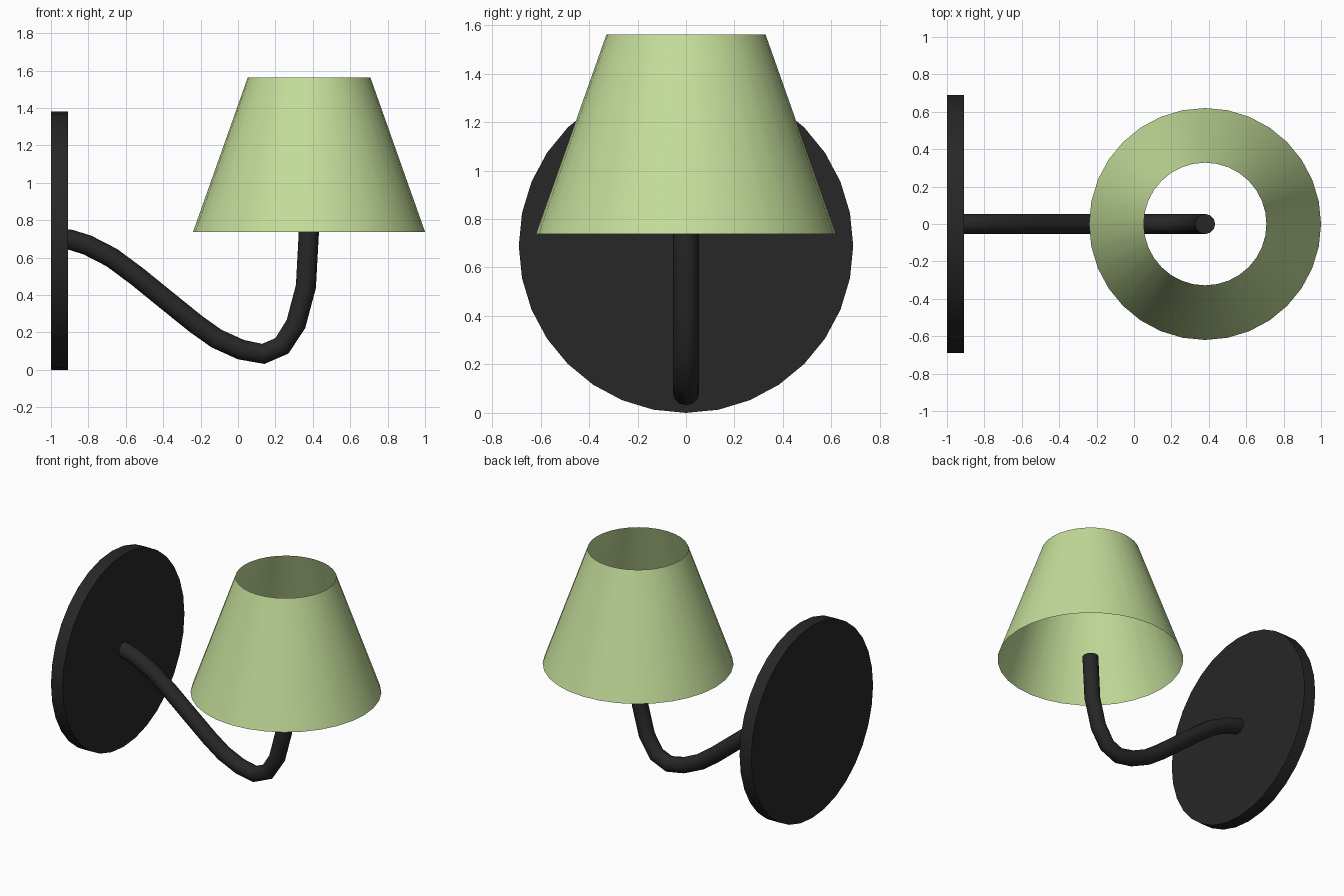
import bpy
import math

if "Cube" in bpy.data.objects:
    bpy.data.objects.remove(bpy.data.objects["Cube"])


def material(name, color):
    mat = bpy.data.materials.new(name)
    mat.diffuse_color = color
    mat.use_nodes = True
    mat.node_tree.nodes["Principled BSDF"].inputs["Base Color"].default_value = mat.diffuse_color
    return mat


def finish(name, mat, angle):
    obj = bpy.context.object
    obj.name = name
    obj.data.name = name
    obj.data.materials.append(mat)
    bpy.ops.object.shade_smooth_by_angle(angle=math.radians(angle))
    return obj


black = material("black_metal", (0.02, 0.02, 0.02, 1))
green = material("green_fabric", (0.55, 0.72, 0.32, 1))

# Round wall plate, facing +x
bpy.ops.mesh.primitive_cylinder_add(vertices=32, radius=0.69, depth=0.092,
                                    location=(-0.954, 0, 0.69),
                                    rotation=(0, math.pi / 2, 0))
finish("wall_plate", black, 30)

# Open tapered lampshade
bpy.ops.mesh.primitive_cone_add(vertices=32, radius1=0.62, radius2=0.328,
                                depth=0.825, end_fill_type='NOTHING',
                                location=(0.38, 0, 1.15))
finish("lampshade", green, 30)

# Curved arm: a round tube swept along a path in the xz plane
path = [(-0.93, 0.70), (-0.895, 0.695), (-0.805, 0.667), (-0.675, 0.60),
        (-0.54, 0.50), (-0.38, 0.37), (-0.225, 0.245), (-0.115, 0.167),
        (0.015, 0.108), (0.135, 0.085), (0.235, 0.128), (0.31, 0.245),
        (0.363, 0.445), (0.38, 0.757)]
curve = bpy.data.curves.new("arm", 'CURVE')
curve.dimensions = '3D'
curve.bevel_depth = 0.054
curve.bevel_resolution = 4
curve.use_fill_caps = True
spline = curve.splines.new('POLY')
spline.points.add(len(path) - 1)
for point, (x, z) in zip(spline.points, path):
    point.co = (x, 0, z, 1)
arm = bpy.data.objects.new("arm", curve)
bpy.context.collection.objects.link(arm)
bpy.ops.object.select_all(action='DESELECT')
arm.select_set(True)
bpy.context.view_layer.objects.active = arm
bpy.ops.object.convert(target='MESH')
finish("arm", black, 40)
